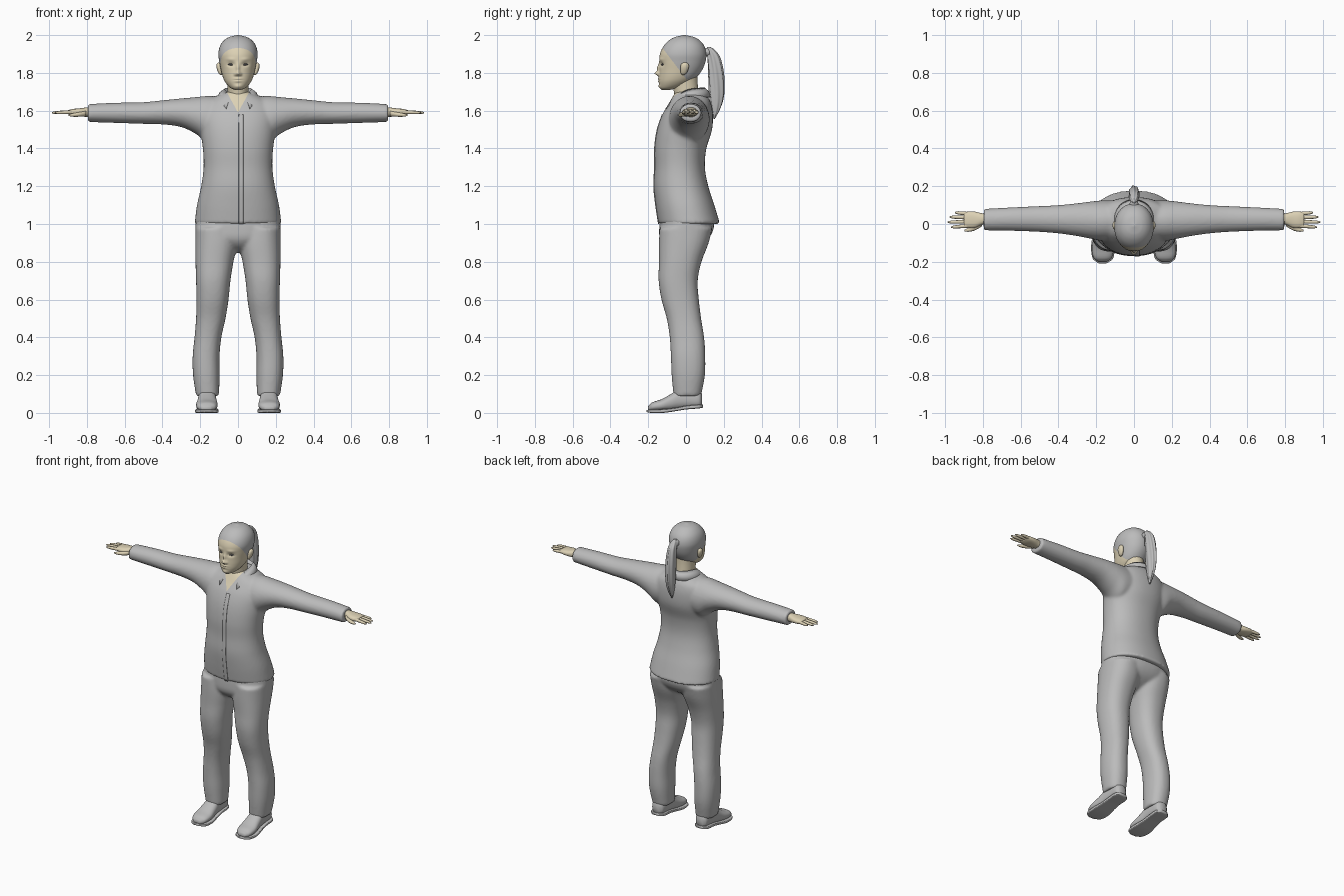
import bpy, bmesh, math
from mathutils import Matrix, Vector

cube = bpy.data.objects.get("Cube")
if cube:
    bpy.data.objects.remove(cube)


def material(name, rgb):
    m = bpy.data.materials.new(name)
    m.use_nodes = True
    m.diffuse_color = (*rgb, 1)
    m.node_tree.nodes["Principled BSDF"].inputs["Base Color"].default_value = (*rgb, 1)
    return m


GREY = material("cloth grey", (0.5, 0.5, 0.5))
SKIN = material("pale skin", (0.72, 0.64, 0.46))
DARK = material("eye grey", (0.16, 0.16, 0.17))


def add(name, bm, *mats):
    bmesh.ops.recalc_face_normals(bm, faces=bm.faces)
    mesh = bpy.data.meshes.new(name)
    bm.to_mesh(mesh)
    bm.free()
    for m in mats:
        mesh.materials.append(m)
    mesh.shade_smooth()
    obj = bpy.data.objects.new(name, mesh)
    bpy.context.collection.objects.link(obj)
    return obj


def sample(rows, steps):
    """Smooth curve through rows of (position, u0, u1, v0, v1)."""
    def slope(i, k):
        a, b = rows[max(i - 1, 0)], rows[min(i + 1, len(rows) - 1)]
        return (b[k] - a[k]) / (b[0] - a[0])
    for i in range(len(rows) - 1):
        a, b = rows[i], rows[i + 1]
        d = b[0] - a[0]
        for s in range(steps + (i == len(rows) - 2)):
            t = s / steps
            h = t * t * (3 - 2 * t)
            yield [a[0] + d * t] + [
                a[k] + (b[k] - a[k]) * h + d * t * (1 - t) *
                ((1 - t) * slope(i, k) - t * slope(i + 1, k)) for k in range(1, 5)]


def loft(name, rows, axis, mat, seg=32, steps=4, power=2, flute=0):
    """Skin of rounded sections, each given by its extents across the axis."""
    bm, rings = bmesh.new(), []
    for p, u0, u1, v0, v1 in sample(rows, steps):
        ring = []
        for j in range(seg):
            a = math.tau * j / seg
            r = 1 - flute * (0.5 + 0.5 * math.cos(7 * a + p * 9))
            c, s = (math.copysign(abs(f) ** (2 / power), f) * r for f in (math.cos(a), math.sin(a)))
            u, v = (u0 + u1 + (u1 - u0) * c) / 2, (v0 + v1 + (v1 - v0) * s) / 2
            ring.append(bm.verts.new({"x": (p, u, v), "y": (u, p, v), "z": (u, v, p)}[axis]))
        rings.append(ring)
    for a, b in zip(rings, rings[1:]):
        for j in range(seg):
            bm.faces.new((a[j - 1], a[j], b[j], b[j - 1]))
    bm.faces.new(rings[0])
    bm.faces.new(rings[-1])
    return add(name, bm, mat)


def mirror(obj):
    """Names the part as left and adds its right twin."""
    base = obj.name
    obj.name = "left_" + base
    twin = obj.copy()
    twin.data = obj.data.copy()
    twin.name = "right_" + base
    twin.data.transform(Matrix.Scale(-1, 4, (1, 0, 0)))
    twin.data.flip_normals()
    bpy.context.collection.objects.link(twin)
    return [obj, twin]


def fuse(name, parts, voxel, mat):
    """Melts overlapping parts into one skin."""
    bm = bmesh.new()
    for p in parts:
        bm.from_mesh(p.data)
        bpy.data.objects.remove(p)
    obj = add(name, bm, mat)
    mod = obj.modifiers.new("Remesh", "REMESH")
    mod.mode, mod.voxel_size = "VOXEL", voxel
    mod = obj.modifiers.new("Smooth", "SMOOTH")
    mod.factor, mod.iterations = 0.5, 5
    obj.data = bpy.data.meshes.new_from_object(
        obj.evaluated_get(bpy.context.evaluated_depsgraph_get()))
    obj.modifiers.clear()
    obj.data.materials.clear()
    obj.data.materials.append(mat)
    obj.data.shade_smooth()
    return obj


def paint(obj, planes, mat, rule):
    """Cuts along the planes, then recolours the faces that meet the rule."""
    obj.data.materials.append(mat)
    bm = bmesh.new()
    bm.from_mesh(obj.data)
    for point, normal in planes:
        bmesh.ops.bisect_plane(bm, geom=bm.verts[:] + bm.edges[:] + bm.faces[:],
                               plane_co=point, plane_no=normal, dist=1e-5)
    for f in bm.faces:
        if rule(f.calc_center_median()):
            f.material_index = 1
    bm.to_mesh(obj.data)
    bm.free()


# Jacket: torso and sleeves melted together, skin showing in the open neck
TORSO = [(1.0, -.23, .23, -.145, .18), (1.1, -.217, .217, -.16, .15),
         (1.2, -.195, .195, -.17, .118), (1.3, -.182, .182, -.166, .1),
         (1.4, -.186, .186, -.166, .108), (1.5, -.2, .2, -.152, .138),
         (1.58, -.205, .205, -.125, .142), (1.64, -.18, .18, -.09, .132),
         (1.675, -.12, .12, -.07, .115), (1.7, -.065, .065, -.055, .095)]
torso = loft("torso", TORSO, "z", GREY, 64, 6, 2.2)
sleeve = loft("sleeve", [
    (.04, -.08, .12, 1.46, 1.67), (.16, -.09, .125, 1.43, 1.678), (.22, -.08, .12, 1.475, 1.672),
    (.3, -.064, .11, 1.513, 1.665), (.4, -.05, .1, 1.527, 1.655), (.5, -.042, .095, 1.53, 1.645),
    (.65, -.036, .088, 1.535, 1.642), (.795, -.034, .08, 1.54, 1.635)], "x", GREY)
jacket = fuse("jacket", [torso] + mirror(sleeve), .009, GREY)
paint(jacket, [((0, 0, 1.59), (1, 0, -.55)), ((0, 0, 1.59), (1, 0, .55))], SKIN,
      lambda c: c.y < 0 and abs(c.x) < .55 * (c.z - 1.59))

# Button strip lying on the jacket front
bm = bmesh.new()
columns = []
for z, x0, x1, y0, y1 in sample(TORSO[:7], 6):
    column = []
    for x in (.004, .012, .02, .028):
        y = (y0 + y1) / 2 - (y1 - y0) / 2 * (1 - abs(x / x1) ** 2.2) ** (1 / 2.2)
        column.append(bm.verts.new((x, y - .003, z)))
    columns.append(column)
for a, b in zip(columns, columns[1:]):
    for j in range(3):
        bm.faces.new((a[j], a[j + 1], b[j + 1], b[j]))
strip = add("button_strip", bm, GREY)
strip.modifiers.new("Solidify", "SOLIDIFY").thickness = .005

# Folded collar, open at the front with two points
bm = bmesh.new()
columns = []
for i in range(41):
    s = i / 20 - 1
    a, drop = s * .85 * math.pi, abs(s) ** 4
    sn, cs = math.sin(a), math.cos(a)
    rim = Vector((.07 * sn, .022 + .078 * cs, 1.722 - .055 * drop))
    base = Vector((.112 * sn + .012 * s * drop, .02 + .11 * cs - .03 * drop, 1.672 - .06 * drop))
    inner = Vector((.066 * sn, .022 + .074 * cs, 1.66 - .03 * drop))
    out = Vector((sn, cs, 1)) * .006
    columns.append([bm.verts.new(p) for p in (inner, rim, (rim + base) / 2 + out, base)])
for a, b in zip(columns, columns[1:]):
    for j in range(3):
        bm.faces.new((a[j], a[j + 1], b[j + 1], b[j]))
collar = add("collar", bm, GREY)
collar.modifiers.new("Solidify", "SOLIDIFY").thickness = .005

# Trousers: hips and legs melted together
hips = loft("hips", [
    (.85, -.04, .04, -.06, .0), (.88, -.12, .12, -.11, .06), (.92, -.2, .2, -.138, .115),
    (.97, -.224, .224, -.142, .145), (1.03, -.222, .222, -.138, .15)], "z", GREY, 48, 4, 2.3)
leg = loft("leg", [
    (.09, .1, .222, -.066, .08), (.2, .098, .238, -.076, .1), (.3, .098, .24, -.08, .102),
    (.4, .088, .23, -.086, .096), (.5, .066, .222, -.102, .08), (.6, .05, .22, -.13, .068),
    (.7, .04, .222, -.145, .062), (.8, .024, .225, -.143, .082), (.9, .004, .226, -.143, .12),
    (.98, .01, .225, -.14, .14)], "z", GREY, 40, 4, 2.3)
fuse("trousers", [hips] + mirror(leg), .009, GREY)

# Shoes: upper and sole
mirror(loft("shoe_upper", [
    (-.2, .145, .188, .012, .035), (-.18, .118, .213, .01, .055), (-.13, .108, .222, .01, .072),
    (-.08, .112, .215, .012, .1), (-.04, .116, .21, .018, .125), (.02, .117, .206, .022, .13),
    (.07, .122, .202, .025, .12), (.085, .14, .186, .035, .1)], "y", GREY, 32, 4, 2.3))
mirror(loft("shoe_sole", [
    (-.208, .145, .188, .004, .016), (-.185, .112, .217, 0, .018), (-.12, .103, .227, 0, .02),
    (-.05, .112, .217, .01, .028), (0, .115, .212, .018, .038), (.07, .116, .21, .024, .044),
    (.09, .138, .19, .028, .044)], "y", GREY, 32, 4, 6))

# Hands
mirror(loft("palm", [
    (.75, 0, .055, 1.565, 1.618), (.8, -.003, .056, 1.567, 1.617), (.84, -.02, .065, 1.57, 1.612),
    (.875, -.021, .066, 1.574, 1.609), (.9, -.014, .06, 1.582, 1.603)], "x", SKIN, 24, 4, 2.4))
for name, y, spread, tip in (("index_finger", -.009, -.008, .968), ("middle_finger", .012, -.002, .986),
                             ("ring_finger", .034, .003, .976), ("little_finger", .053, .008, .948)):
    rows = [(x, y + spread * t - r, y + spread * t + r, 1.593 - .004 * t - r, 1.593 - .004 * t + r)
            for t, r in ((0, .0105), (.5, .0095), (.85, .0075), (1, .003))
            for x in [.87 + (tip - .87) * t]]
    mirror(loft(name, rows, "x", SKIN, 12, 3))
mirror(loft("thumb", [
    (.805, -.012, .02, 1.57, 1.6), (.84, -.033, -.005, 1.568, 1.592),
    (.875, -.041, -.02, 1.568, 1.586), (.897, -.039, -.03, 1.572, 1.58)], "x", SKIN, 16, 4))

# Neck and head, with the face pushed in and out by soft bumps
loft("neck", [(1.58, -.07, .07, -.075, .08), (1.66, -.056, .056, -.06, .07),
              (1.74, -.056, .056, -.07, .062), (1.79, -.06, .06, -.07, .06)], "z", SKIN)
head = loft("head", [
    (1.71, -.018, .018, -.128, -.085), (1.722, -.042, .042, -.137, -.03),
    (1.75, -.067, .067, -.143, .025), (1.78, -.081, .081, -.143, .06),
    (1.82, -.091, .091, -.141, .088), (1.86, -.099, .099, -.141, .103),
    (1.9, -.104, .104, -.138, .108), (1.94, -.096, .096, -.12, .098),
    (1.97, -.076, .076, -.093, .075), (1.99, -.046, .046, -.058, .042),
    (2.0, -.006, .006, -.014, -.004)], "z", SKIN, 128, 8, 2.1)
BUMPS = [(0, 1.825, .009, .022, -.012), (0, 1.797, .012, .011, -.022), (.014, 1.792, .007, .007, -.008),
         (.037, 1.845, .019, .011, .01), (.04, 1.872, .022, .008, -.004), (0, 1.769, .02, .005, -.006),
         (0, 1.756, .017, .005, -.006), (0, 1.7625, .022, .002, .004), (0, 1.728, .02, .01, -.006)]
for v in head.data.vertices:
    if v.co.y < 0:
        x, z = abs(v.co.x), v.co.z
        v.co.y += sum(d * math.exp(-((x - bx) / w) ** 2 - ((z - bz) / h) ** 2)
                      for bx, bz, w, h, d in BUMPS)
paint(head, [((0, -.125, 1.932), (0, 1.3, 1)), ((0, -.04, 1.79), (0, .5, 1))], GREY,
      lambda c: c.z > max(1.932 - 1.3 * (c.y + .125), 1.79 - .5 * (c.y + .04)))

# Eyes, brows and ears
mirror(loft("eye", [(.022, .0, .0, 1.843, 1.844), (.03, -.1315, -.115, 1.839, 1.849),
                    (.042, -.129, -.112, 1.839, 1.85), (.053, -.122, -.11, 1.843, 1.846)][1:],
            "x", DARK, 16, 4))
mirror(loft("ear", [(1.79, .086, .096, -.022, -.008), (1.8, .084, .104, -.028, .004),
                    (1.825, .086, .113, -.03, .014), (1.845, .09, .113, -.026, .014),
                    (1.855, .094, .106, -.014, .004)], "z", SKIN, 20, 4))

# Ponytail and its tie
loft("ponytail", [
    (1.555, -.004, .004, .146, .152), (1.6, -.016, .016, .135, .178), (1.66, -.024, .024, .124, .2),
    (1.74, -.029, .029, .118, .206), (1.82, -.03, .03, .115, .198), (1.89, -.026, .026, .11, .178),
    (1.925, -.018, .018, .106, .148), (1.938, -.006, .006, .112, .128)], "z", GREY, 56, 5, 2, .14)
loft("hair_tie", [(.085, -.02, .02, 1.89, 1.93), (.105, -.023, .023, 1.887, 1.933),
                  (.125, -.02, .02, 1.89, 1.93)], "y", GREY, 24)
